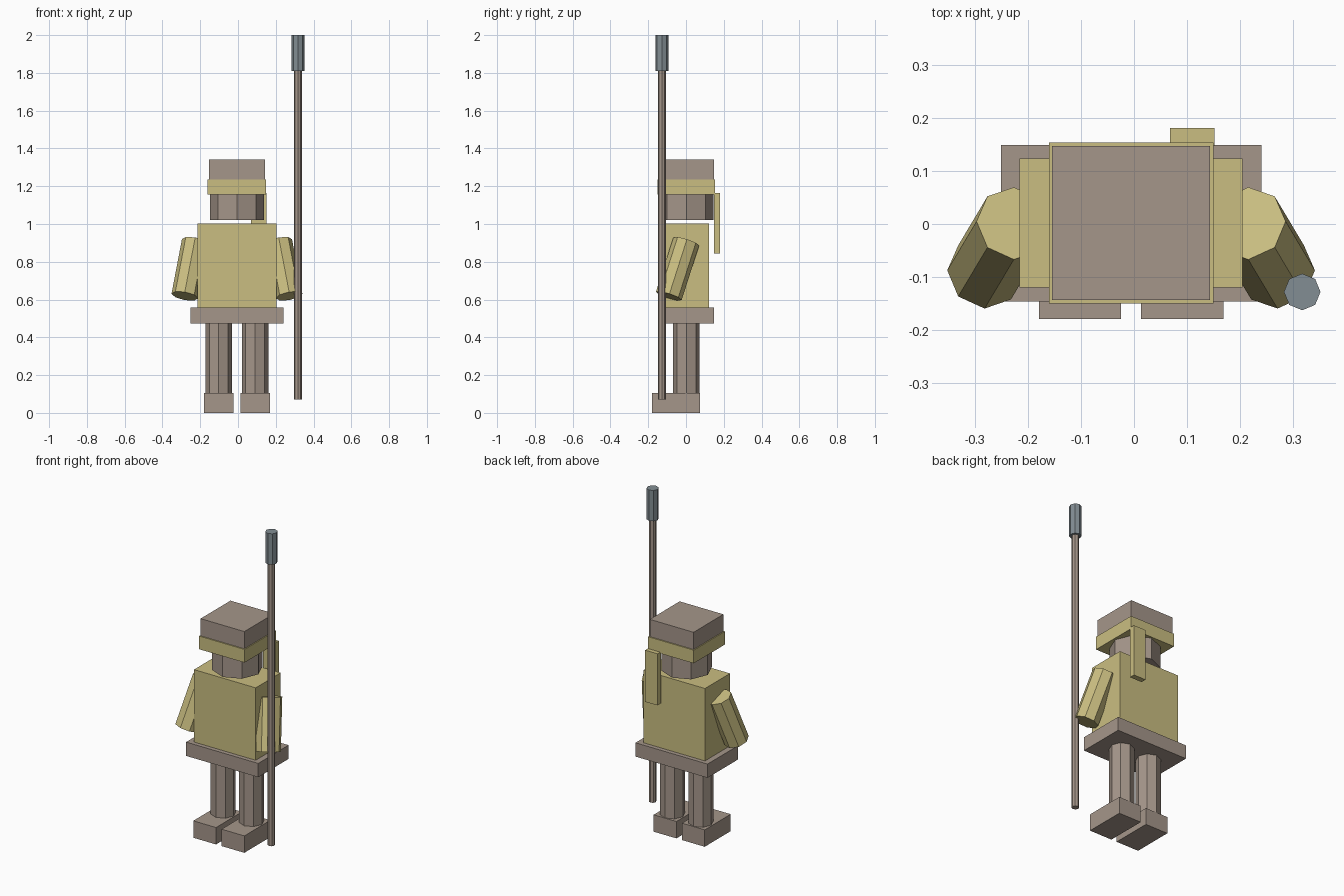
import bpy, bmesh, math
from mathutils import Matrix, Vector

if "Cube" in bpy.data.objects:
    bpy.data.objects.remove(bpy.data.objects["Cube"])

CX = -0.0055  # centre line of the figure


def material(name, rgb):
    lin = [((c / 255 + 0.055) / 1.055) ** 2.4 for c in rgb]
    m = bpy.data.materials.new(name)
    m.diffuse_color = (*lin, 1)
    m.use_nodes = True
    m.node_tree.nodes["Principled BSDF"].inputs["Base Color"].default_value = m.diffuse_color
    return m


BROWN = material("grey brown", (165, 150, 138))
YELLOW = material("dull yellow", (202, 190, 129))
STEEL = material("steel grey", (130, 141, 147))


def finish(name, bm, mat):
    mesh = bpy.data.meshes.new(name)
    bm.to_mesh(mesh)
    bm.free()
    mesh.materials.append(mat)
    obj = bpy.data.objects.new(name, mesh)
    bpy.context.collection.objects.link(obj)
    return obj


def box(name, x, y, z, mat):
    """Box from (min, max) pairs."""
    bm = bmesh.new()
    size = [b - a for a, b in (x, y, z)]
    mid = [(a + b) / 2 for a, b in (x, y, z)]
    bmesh.ops.create_cube(bm, size=1, matrix=Matrix.Translation(mid) @ Matrix.Diagonal((*size, 1)))
    return finish(name, bm, mat)


def rod(name, centre, radius, length, mat, rot=Matrix()):
    """Eight-sided cylinder with corners on the axes."""
    bm = bmesh.new()
    bmesh.ops.create_cone(bm, cap_ends=True, segments=8, radius1=radius, radius2=radius,
                          depth=length, matrix=Matrix.Translation(centre) @ rot)
    # put a corner exactly on the local x axis whatever the primitive's start angle
    inv = (Matrix.Translation(centre) @ rot).inverted()
    p = inv @ bm.verts[:][0].co
    turn = -math.atan2(p.y, p.x)
    full = Matrix.Translation(centre) @ rot
    bm.transform(full @ Matrix.Rotation(turn, 4, 'Z') @ inv)
    return finish(name, bm, mat)


def mid_box(name, half, y, z, mat):
    return box(name, (CX - half, CX + half), y, z, mat)


# body and head
mid_box("skirt", 0.2455, (-0.146, 0.149), (0.472, 0.557), BROWN)
mid_box("torso", 0.21, (-0.12, 0.123), (0.557, 1.003), YELLOW)
rod("head", (CX, 0.0015, 1.0885), 0.143, 0.133, BROWN)
mid_box("hat_band", 0.155, (-0.15, 0.154), (1.155, 1.236), YELLOW)
mid_box("hat_crown", 0.149, (-0.143, 0.147), (1.236, 1.342), BROWN)

# hanging tail behind the head
box("back_tail", (0.068, 0.152), (0.147, 0.181), (0.845, 1.163), YELLOW)

# limbs on both sides
for side, s in (("left", -1), ("right", 1)):
    x = CX + s * 0.0965
    box(side + "_foot", (x - 0.0775, x + 0.0775), (-0.179, 0.074), (0, 0.104), BROWN)
    rod(side + "_leg", (x, 0.0015, 0.288), 0.071, 0.368, BROWN)
    tilt = Matrix.Rotation(-0.31, 4, 'X') @ Matrix.Rotation(-s * 0.18, 4, 'Y')
    rod(side + "_arm", (CX + s * 0.2485, -0.045, 0.763), 0.0715, 0.308, YELLOW, tilt)

# spear
rod("spear_shaft", (0.317, -0.128, 0.94), 0.021, 1.74, BROWN)
rod("spear_tip", (0.317, -0.128, 1.905), 0.0345, 0.19, STEEL)
